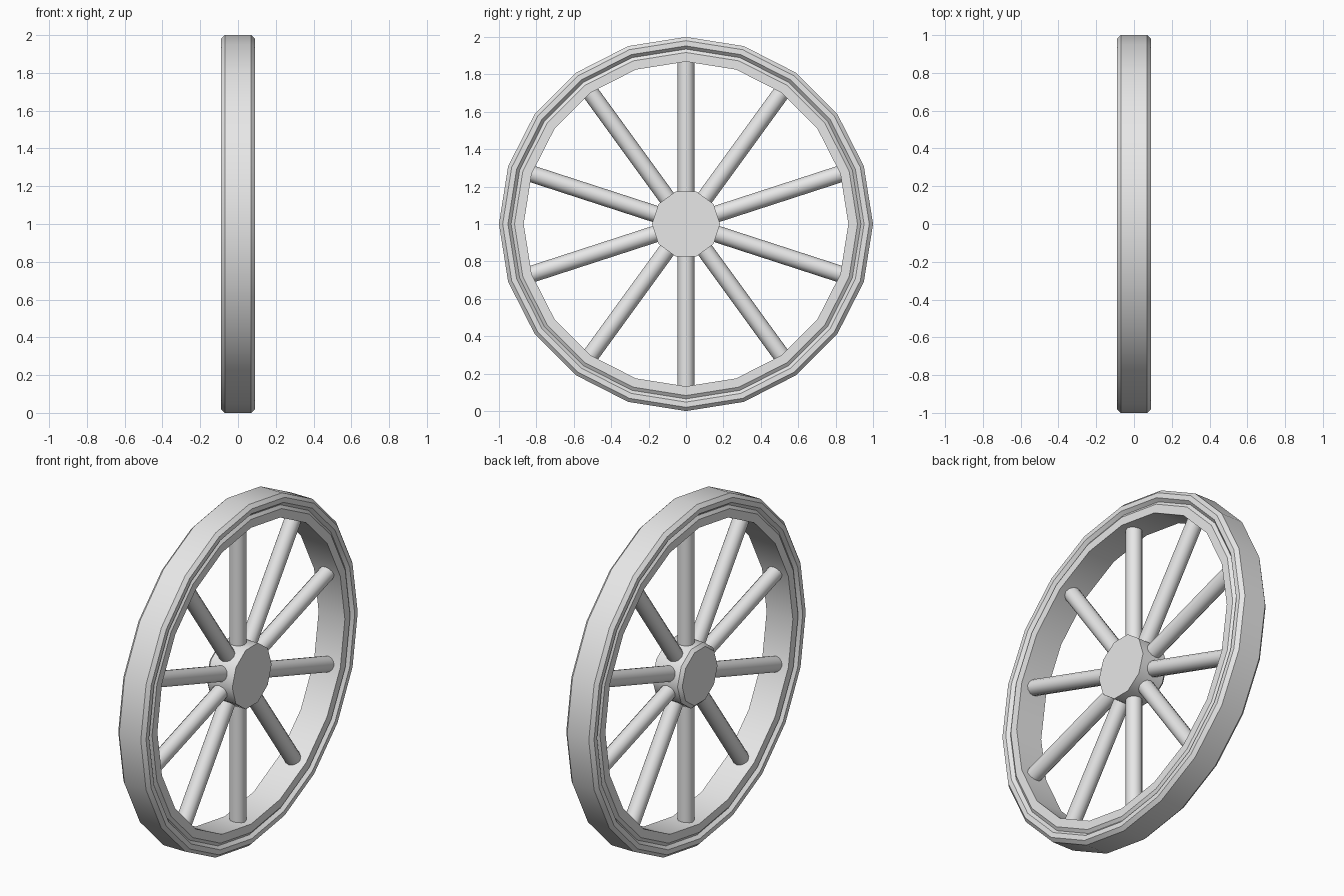
import bpy, bmesh, math
from mathutils import Matrix, Vector

cube = bpy.data.objects.get("Cube")
if cube:
    bpy.data.objects.remove(cube, do_unlink=True)

AXLE = Vector((0, 0, 1))
SPOKES = 10

grey = bpy.data.materials.new("plain_grey")
grey.use_nodes = True
grey.diffuse_color = (0.8, 0.8, 0.8, 1)
grey.node_tree.nodes["Principled BSDF"].inputs["Base Color"].default_value = (0.8, 0.8, 0.8, 1)


def finish(name, bm, angle):
    """Turn a bmesh into a shaded grey object centred on the axle."""
    bmesh.ops.recalc_face_normals(bm, faces=bm.faces)
    mesh = bpy.data.meshes.new(name)
    bm.to_mesh(mesh)
    bm.free()
    mesh.materials.append(grey)
    obj = bpy.data.objects.new(name, mesh)
    obj.location = AXLE
    bpy.context.collection.objects.link(obj)
    bpy.ops.object.select_all(action='DESELECT')
    obj.select_set(True)
    bpy.context.view_layer.objects.active = obj
    bpy.ops.object.shade_smooth_by_angle(angle=math.radians(angle))
    return obj


def lathe(name, profile, sides, offset, angle, closed):
    """Revolve (radius, x) points around the x axis."""
    bm = bmesh.new()
    rings = []
    for r, x in profile:
        turns = [math.tau * (i + offset) / sides for i in range(sides)]
        rings.append([bm.verts.new((x, r * math.sin(a), r * math.cos(a))) for a in turns])
    pairs = list(zip(rings, rings[1:]))
    if closed:
        pairs.append((rings[-1], rings[0]))
    else:
        bm.faces.new(rings[0])
        bm.faces.new(rings[-1])
    for a, b in pairs:
        for i in range(sides):
            j = (i + 1) % sides
            bm.faces.new((a[i], a[j], b[j], b[i]))
    return finish(name, bm, angle)


# Rim: chamfered tread, V groove on each side, flat inner wall
half = [(1.0, 0.07), (0.98, 0.09), (0.952, 0.09), (0.935, 0.072),
        (0.917, 0.085), (0.868, 0.085)]
lathe("rim", half + [(r, -x) for r, x in reversed(half)], 20, 0, 25, True)

# Hub: ten-sided drum with one chamfered end
lathe("hub", [(0.163, -0.09), (0.182, -0.072), (0.182, 0.09)], SPOKES, 0.5, 38, False)

# Spokes: round bars from the hub to the rim
INNER, OUTER = 0.1, 0.88
for n in range(SPOKES):
    bm = bmesh.new()
    bmesh.ops.create_cone(bm, cap_ends=True, segments=12, radius1=0.045, radius2=0.045,
                          depth=OUTER - INNER,
                          matrix=Matrix.Translation((0, 0, (INNER + OUTER) / 2)))
    bm.transform(Matrix.Rotation(math.tau * n / SPOKES, 4, 'X'))
    finish(f"spoke_{n + 1}", bm, 35)
